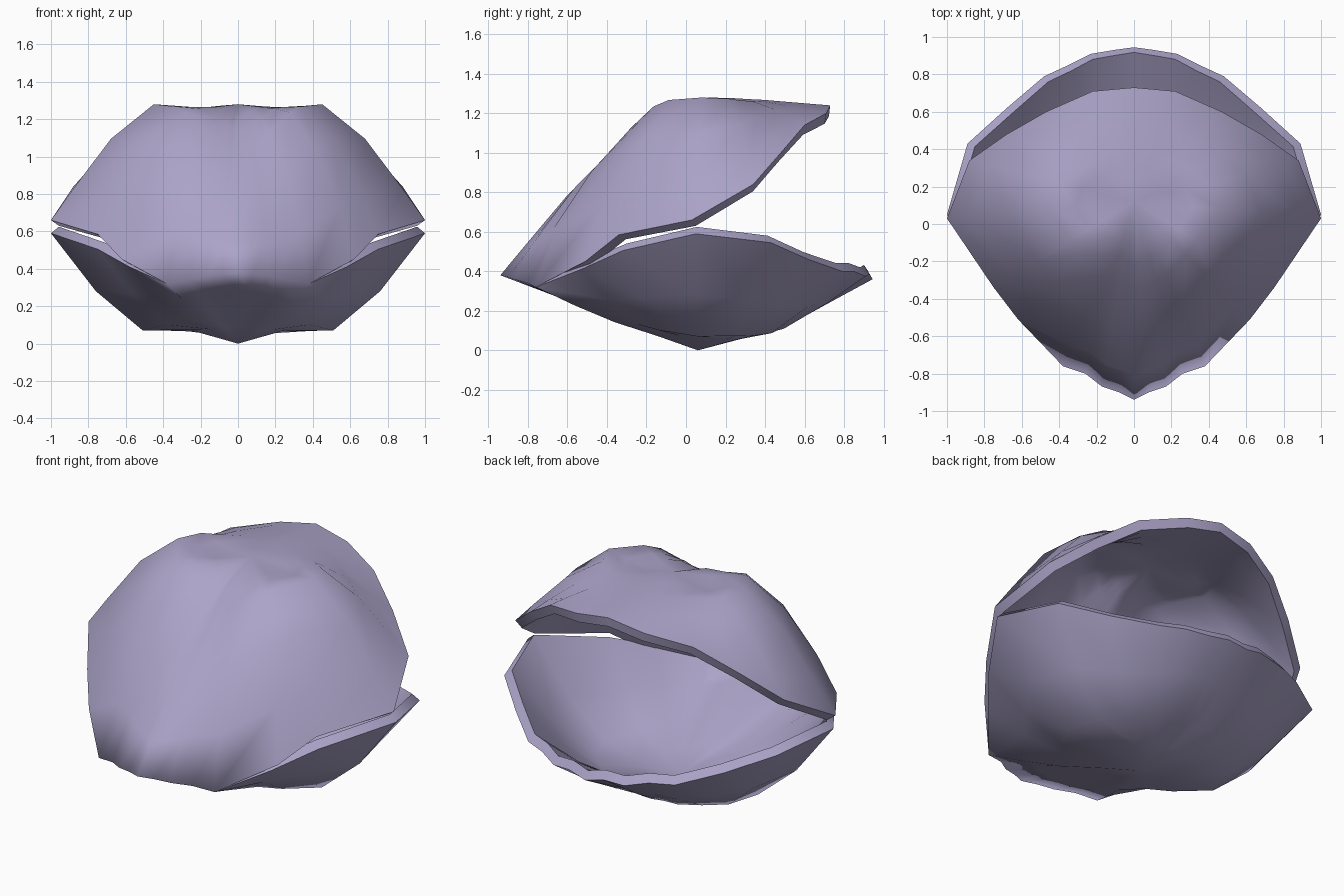
import bpy
import bmesh
from math import radians, sqrt
from mathutils import Vector

if "Cube" in bpy.data.objects:
    bpy.data.objects.remove(bpy.data.objects["Cube"], do_unlink=True)

lilac = bpy.data.materials.new("shell_lilac")
lilac.use_nodes = True
lilac.diffuse_color = (0.41, 0.37, 0.58, 1)
lilac.node_tree.nodes["Principled BSDF"].inputs["Base Color"].default_value = lilac.diffuse_color

# Scalloped hinge shared by both valves, from the middle towards +x
HINGE = [(0, -.94, .38), (.08, -.90, .37), (.17, -.87, .36), (.26, -.80, .34), (.38, -.76, .32)]
LOWER_RIM = HINGE + [(.58, -.53, .41), (.75, -.32, .505), (1, .05, .59), (.89, .43, .545),
                     (.68, .62, .46), (.48, .79, .40), (.35, .85, .40), (.23, .91, .375),
                     (.11, .93, .385), (0, .945, .36)]
UPPER_RIM = HINGE + [(.62, -.51, .45), (.75, -.34, .585), (1, .03, .66), (.88, .34, .84),
                     (.68, .48, 1.0), (.47, .60, 1.14), (.22, .71, 1.2), (0, .73, 1.24)]


def valve(bm, rim, apex, profile, swell_front, swell_back):
    """Loft rings from the rim to the apex. Each profile row is:
    ring scale, then rise from rim to apex at the sides, front and back."""
    apex = Vector(apex)
    loop = [Vector(p) for p in rim]
    loop += [Vector((-p.x, p.y, p.z)) for p in reversed(loop[1:-1])]
    rings = []
    for scale, side, front, back in profile:
        ring = []
        for p in loop:
            d = p - apex
            across = d.x ** 2 / (d.x ** 2 + d.y ** 2)
            along, swell = (front, swell_front) if d.y < 0 else (back, swell_back)
            rise = across * side + (1 - across) * along
            # Fuller body on the diagonals
            fullness = min(1, 8 * (1 - scale), 1.6 * scale)
            rise += swell * 2.6 * sqrt(across) * (1 - across) * fullness
            ring.append(bm.verts.new((apex.x + d.x * scale, apex.y + d.y * scale,
                                      p.z + (apex.z - p.z) * min(rise, 1))))
        rings.append(ring)
    tip = bm.verts.new(apex)
    n = len(loop)
    for i in range(n):
        j = (i + 1) % n
        for a, b in zip(rings, rings[1:]):
            bm.faces.new((a[i], a[j], b[j], b[i]))
        bm.faces.new((rings[-1][i], rings[-1][j], tip))


shell = bmesh.new()
# Lower valve: shallow dish with a faint keel underneath
valve(shell, LOWER_RIM, (0, .06, 0),
      [(1, 0, 0, 0), (.76, .525, .24, .32), (.51, .88, .49, .66), (.25, .88, .75, .83)], 0, .07)
# Upper valve: raised dome with a slight dip along the middle of the front
valve(shell, UPPER_RIM, (0, .12, 1.28),
      [(1, 0, 0, 0), (.88, .27, .17, .15), (.68, .70, .45, .4), (.45, 1, .71, .7),
       (.32, .97, .84, .8), (.22, .95, .92, .9)], .14, .03)

# Join the valves along the hinge and face the walls outwards
bmesh.ops.remove_doubles(shell, verts=shell.verts[:], dist=.0005)
bmesh.ops.recalc_face_normals(shell, faces=shell.faces[:])
middle = Vector((0, 0, .6))
if sum(f.normal.dot(f.calc_center_median() - middle) * f.calc_area() for f in shell.faces) < 0:
    bmesh.ops.reverse_faces(shell, faces=shell.faces[:])
mesh = bpy.data.meshes.new("clam_shell")
shell.to_mesh(mesh)
shell.free()
mesh.materials.append(lilac)
clam = bpy.data.objects.new("clam_shell", mesh)
bpy.context.collection.objects.link(clam)
bpy.ops.object.select_all(action='DESELECT')
clam.select_set(True)
bpy.context.view_layer.objects.active = clam

# Wall thickness grows into the hollow
wall = clam.modifiers.new("wall", 'SOLIDIFY')
wall.thickness = .055
wall.offset = -1
bpy.ops.object.modifier_apply(modifier=wall.name)
bpy.ops.object.shade_smooth_by_angle(angle=radians(55))

# Keep the hinge itself soft
for edge in clam.data.edges:
    if all(clam.data.vertices[v].co.y < -.75 for v in edge.vertices):
        edge.use_edge_sharp = False
